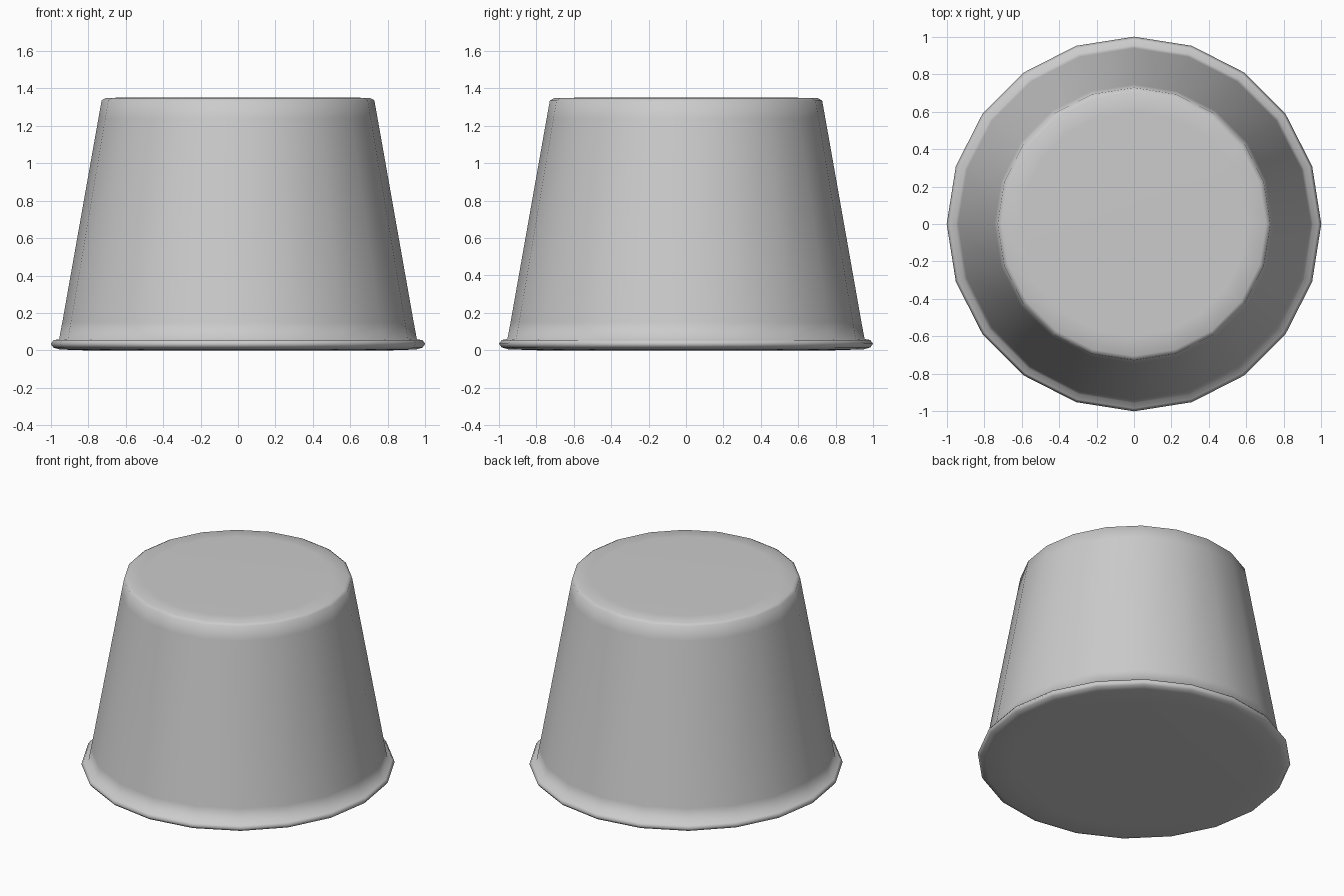
import bpy, bmesh
from math import sin, cos, pi

if "Cube" in bpy.data.objects:
    bpy.data.objects.remove(bpy.data.objects["Cube"])

SIDES = 20


def lathe(name, profile):
    """Closed 20-sided solid turned from (radius, height) pairs, bottom to top."""
    bm = bmesh.new()
    rings = [[bm.verts.new((r * cos(2 * pi * i / SIDES), r * sin(2 * pi * i / SIDES), z))
              for i in range(SIDES)] for r, z in profile]
    for a, b in zip(rings, rings[1:]):
        for i in range(SIDES):
            j = (i + 1) % SIDES
            bm.faces.new((a[i], a[j], b[j], b[i]))
    bm.faces.new(rings[0][::-1])
    bm.faces.new(rings[-1])
    for f in bm.faces:
        f.smooth = True
    mesh = bpy.data.meshes.new(name)
    bm.to_mesh(mesh)
    bm.free()
    obj = bpy.data.objects.new(name, mesh)
    bpy.context.collection.objects.link(obj)
    return obj


# Upturned tub: flat base, rolled rim, tapered wall, softly bevelled top
lathe("tapered_tub", [
    (0.80, 0.0), (0.95, 0.005), (0.985, 0.015), (1.0, 0.035), (0.985, 0.055),
    (0.955, 0.06), (0.938, 0.15),
    (0.745, 1.24), (0.728, 1.335), (0.705, 1.348), (0.60, 1.35),
])
